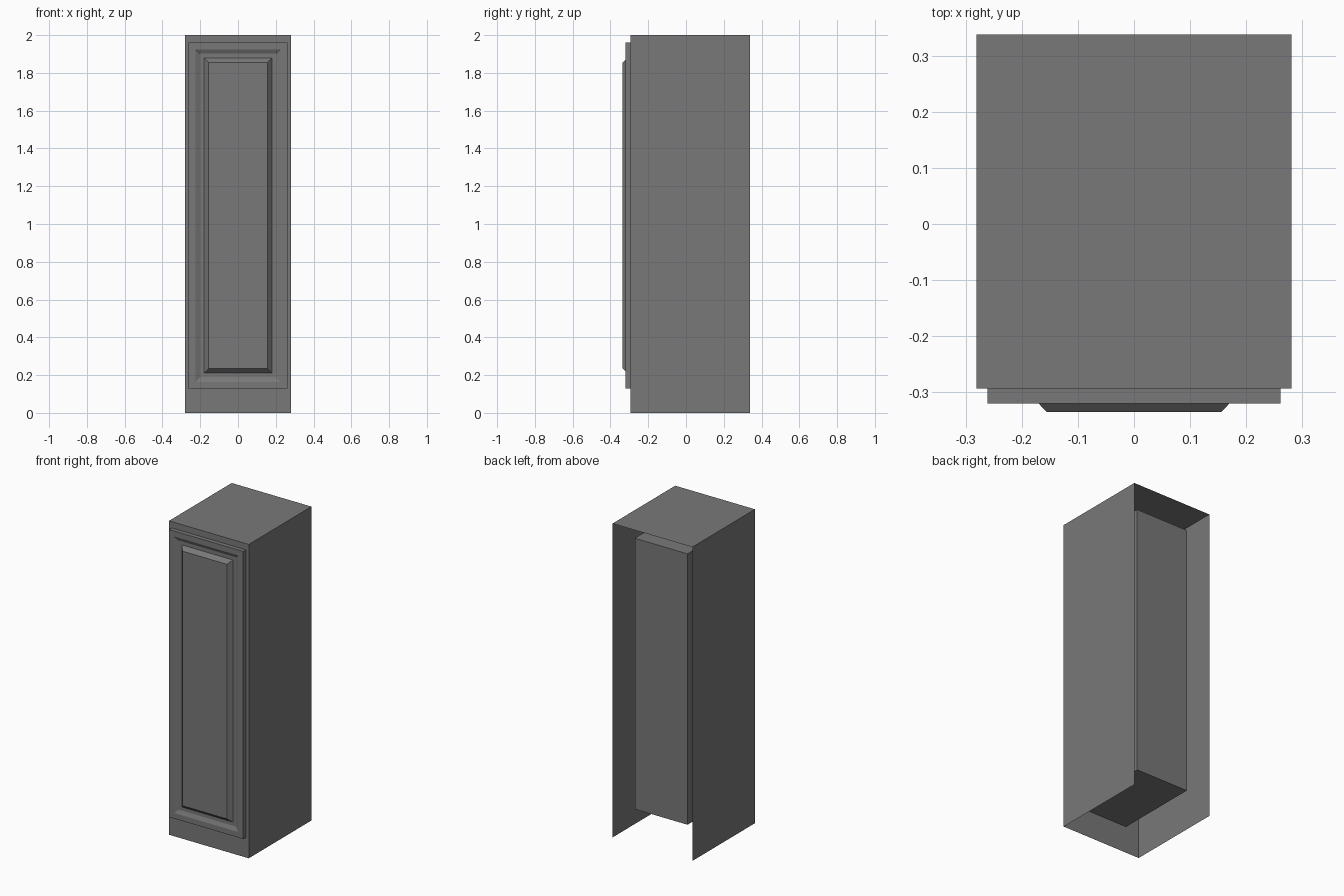
import bpy, bmesh

if "Cube" in bpy.data.objects:
    bpy.data.objects.remove(bpy.data.objects["Cube"])

grey = bpy.data.materials.new("dark grey paint")
grey.diffuse_color = (0.19, 0.19, 0.19, 1)
grey.use_nodes = True
grey.node_tree.nodes["Principled BSDF"].inputs["Base Color"].default_value = grey.diffuse_color


def ring(bm, w, z0, z1, y):
    """Upright rectangle of vertices, half width w, at depth y."""
    return [bm.verts.new((x, y, z)) for x, z in ((-w, z0), (w, z0), (w, z1), (-w, z1))]


def build(name, rings, cap_first=False, cap_last=False, skip=()):
    """Bridge rectangles in order; skip holds (band, side) faces left open."""
    bm = bmesh.new()
    loops = [ring(bm, *r) for r in rings]
    for b, (p, q) in enumerate(zip(loops, loops[1:])):
        for s in range(4):
            if (b, s) not in skip:
                t = (s + 1) % 4
                bm.faces.new((p[s], p[t], q[t], q[s]))
    if cap_first:
        bm.faces.new(loops[0][::-1])
    if cap_last:
        bm.faces.new(loops[-1])
    me = bpy.data.meshes.new(name)
    bm.to_mesh(me)
    bm.free()
    me.materials.append(grey)
    ob = bpy.data.objects.new(name, me)
    bpy.context.collection.objects.link(ob)
    return ob


FRONT, BACK = -0.293, 0.338

# Outer shell: sides, top and front frame; back and underside are open
build("cabinet_shell", [
    (0.281, 0.0, 2.0, BACK),
    (0.281, 0.0, 2.0, FRONT),
    (0.186, 0.172, 1.898, FRONT),
], skip={(0, 0)})

# Storage compartment inside, open towards the door
build("inner_compartment", [
    (0.186, 0.172, 1.898, 0.25),
    (0.186, 0.172, 1.898, FRONT),
], cap_first=True)

# Door with bevelled frame, sunken groove and raised centre panel
build("door", [
    (0.261, 0.128, 1.96, FRONT),
    (0.261, 0.128, 1.96, -0.32),
    (0.225, 0.163, 1.925, -0.32),
    (0.202, 0.187, 1.903, -0.309),
    (0.180, 0.210, 1.880, -0.309),
    (0.156, 0.234, 1.856, -0.335),
], cap_first=True, cap_last=True)
